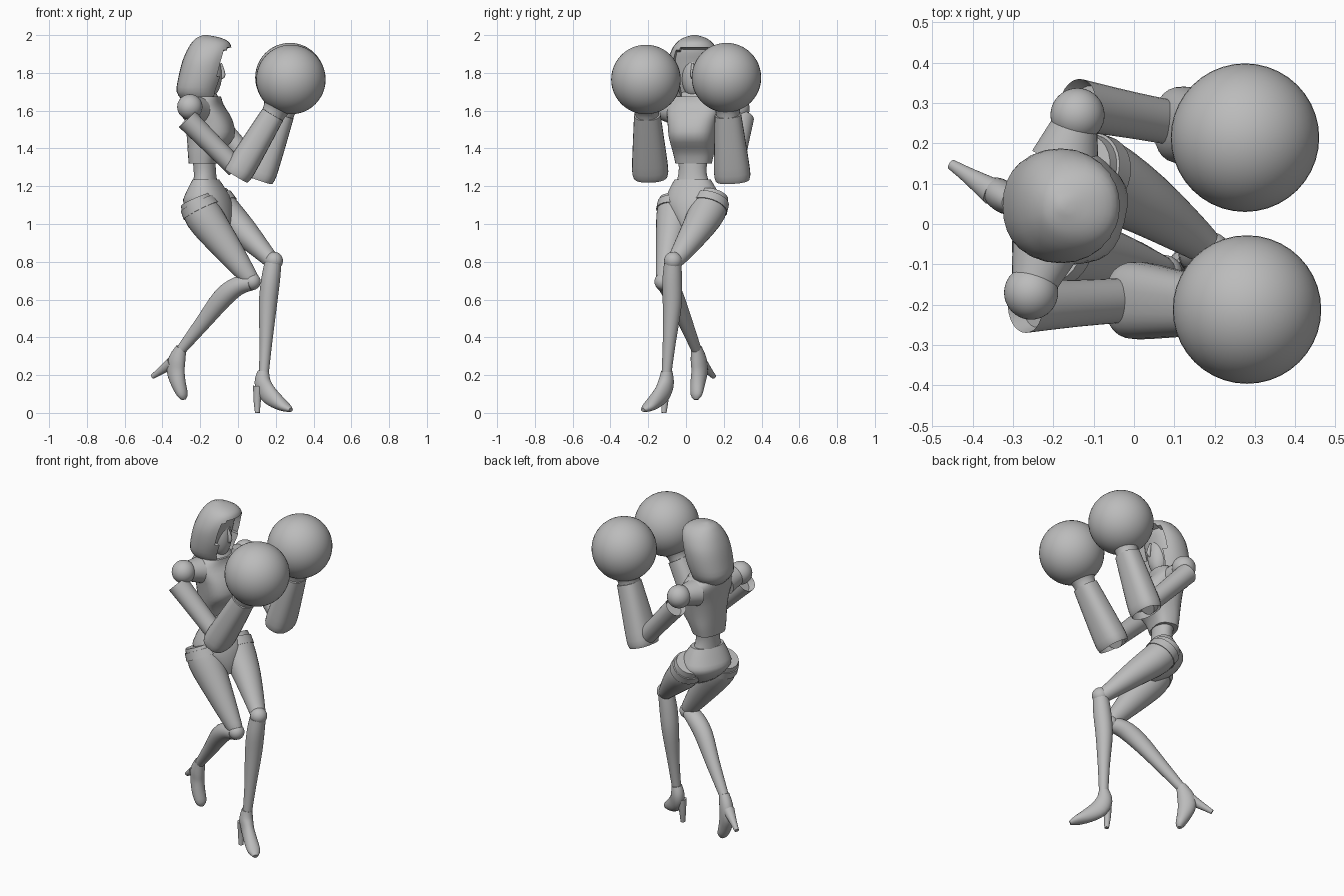
import bpy, bmesh, math
from mathutils import Vector

cube = bpy.data.objects.get("Cube")
if cube:
    bpy.data.objects.remove(cube, do_unlink=True)

grey = bpy.data.materials.new("plain_grey")
grey.use_nodes = True
grey.diffuse_color = (0.5, 0.5, 0.5, 1)
grey.node_tree.nodes["Principled BSDF"].inputs["Base Color"].default_value = (0.5, 0.5, 0.5, 1)
SEG = 28


def finish(name, bm, angle=40):
    bmesh.ops.recalc_face_normals(bm, faces=bm.faces)
    mesh = bpy.data.meshes.new(name)
    bm.to_mesh(mesh)
    bm.free()
    mesh.materials.append(grey)
    ob = bpy.data.objects.new(name, mesh)
    bpy.context.collection.objects.link(ob)
    bpy.context.view_layer.objects.active = ob
    ob.select_set(True)
    bpy.ops.object.shade_smooth_by_angle(angle=math.radians(angle))
    ob.select_set(False)
    return ob


def ball(name, at, size):
    bm = bmesh.new()
    bmesh.ops.create_uvsphere(bm, u_segments=40, v_segments=24, radius=1)
    for v in bm.verts:
        v.co = Vector([c * s for c, s in zip(v.co, size)]) + Vector(at)
    return finish(name, bm)


def spline(pts, steps):
    """Smooth the stations into a denser list."""
    out = []
    for i in range(len(pts) - 1):
        p0, p1, p2, p3 = pts[max(i - 1, 0)], pts[i], pts[i + 1], pts[min(i + 2, len(pts) - 1)]
        for s in range(steps):
            t = s / steps
            out.append([b + t / 2 * (c - a + t * (2 * a - 5 * b + 4 * c - d + t * (3 * (b - c) + d - a)))
                        for a, b, c, d in zip(p0, p1, p2, p3)])
    return out + [list(pts[-1])]


def loft(name, stations, side, flat=False, power=2, hollow="", steps=3, edit=None):
    """Stations are (x, y, z, half size along side, half size across)."""
    bm = bmesh.new()
    pts = spline(stations, steps)
    rings = []
    for i, (x, y, z, a, b) in enumerate(pts):
        tan = Vector(pts[min(i + 1, len(pts) - 1)][:3]) - Vector(pts[max(i - 1, 0)][:3])
        tan = Vector((0, 0, 1)) if flat else tan.normalized()
        u = Vector(side)
        u = (u - tan * u.dot(tan)).normalized()
        w = tan.cross(u)
        ring = []
        for k in range(SEG):
            c, s = math.cos(k * math.tau / SEG), math.sin(k * math.tau / SEG)
            c = math.copysign(abs(c) ** (2 / power), c)
            s = math.copysign(abs(s) ** (2 / power), s)
            ring.append(bm.verts.new(Vector((x, y, z)) + u * a * c + w * b * s))
        rings.append(ring)
    for r, q in zip(rings, rings[1:]):
        for k in range(SEG):
            j = (k + 1) % SEG
            bm.faces.new((r[k], r[j], q[j], q[k]))
    start, end = bm.faces.new(rings[0]), bm.faces.new(rings[-1])
    bmesh.ops.recalc_face_normals(bm, faces=bm.faces)
    for face, key in ((start, "s"), (end, "e")):
        if key in hollow:
            inward = face.normal * -0.04
            bmesh.ops.inset_region(bm, faces=[face], thickness=0.012)
            bmesh.ops.translate(bm, verts=face.verts, vec=inward)
    if edit:
        edit(bm)
    return finish(name, bm)


LEFT = (0.253, 0.967, 0)
HIP = (0.39, 0.92, 0)
Y = (0, 1, 0)

# Hood with a sunken face opening
def open_hood(bm):
    bm.normal_update()
    faces = [f for f in bm.faces if f.normal.x > 0.72 and f.calc_center_median().z < 1.93]
    bmesh.ops.inset_region(bm, faces=faces, thickness=0.012)
    verts = {v for f in faces for v in f.verts}
    bmesh.ops.translate(bm, verts=list(verts), vec=(-0.045, 0, 0))


hood = [(1.65, -.29, -.11, .09), (1.70, -.325, -.10, .125), (1.78, -.315, -.07, .14), (1.86, -.295, -.05, .14),
        (1.92, -.27, -.035, .122), (1.96, -.245, -.045, .095), (1.985, -.22, -.09, .06), (2.0, -.185, -.16, .012)]
loft("hood", [((b + f) / 2, .045, z, w, (f - b) / 2) for z, b, f, w in hood], Y, flat=True, power=2.2, edit=open_hood)
ball("face", (-.15, .04, 1.79), (.065, .065, .12))
loft("nose_ridge", [(-.095, .035, 1.85, .006, .01), (-.078, .035, 1.79, .012, .012), (-.09, .035, 1.77, .006, .006)], Y)
loft("neck", [(-.19, .05, 1.58, .055, .055), (-.185, .045, 1.72, .05, .05)], Y, flat=True)

# Torso
loft("chest", [(-.185, .04, 1.32, .095, .07), (-.175, .04, 1.38, .108, .085), (-.145, .035, 1.46, .122, .122),
               (-.155, .04, 1.55, .135, .12), (-.185, .05, 1.63, .15, .10), (-.19, .05, 1.675, .11, .095)],
     LEFT, flat=True, power=2.7)
loft("collar", [(-.19, .05, 1.665, .105, .09), (-.19, .05, 1.70, .075, .07)], LEFT, flat=True, hollow="e")
loft("waist", [(-.17, .035, 1.19, .10, .065), (-.175, .035, 1.27, .075, .058), (-.18, .037, 1.35, .08, .06)],
     LEFT, flat=True)
loft("pelvis", [(-.17, .035, 1.235, .10, .062), (-.165, .037, 1.17, .135, .10), (-.16, .042, 1.11, .15, .122),
                (-.13, .03, 1.04, .10, .10), (-.09, .01, .98, .04, .05)], HIP, flat=True, power=2.2)

# Shoulders, sleeves, forearm cuffs and ball gloves
arms = {
    "right": dict(shoulder=(-.255, -.17, 1.62), root=(-.22, -.06, 1.60), top=(-.27, -.205, 1.555),
                  elbow=(-.01, -.188, 1.255), wrist=(.185, -.205, 1.58), glove=(.28, -.212, 1.765)),
    "left": dict(shoulder=(-.14, .27, 1.61), root=(-.17, .16, 1.60), top=(-.14, .295, 1.56),
                 elbow=(.115, .247, 1.235), wrist=(.235, .222, 1.58), glove=(.275, .214, 1.775)),
}
for who, p in arms.items():
    v = {k: Vector(c) for k, c in p.items()}
    ball(who + "_shoulder", v["shoulder"], (.067,) * 3)
    loft(who + "_shoulder_yoke", [(*v["root"], .085, .075), (*v["shoulder"], .05, .05)], (1, 0, 0))
    near = v["elbow"] + Vector((0, 0, .04))
    mid = v["top"].lerp(near, .5)
    loft(who + "_upper_sleeve", [(*v["top"], .065, .06), (*mid, .058, .055), (*near, .055, .052)], Y, hollow="s")
    arm = v["wrist"] - v["elbow"]
    loft(who + "_forearm_cuff", [(*(v["elbow"] + arm * t), a, b) for t, a, b in
                                 ((0, .09, .07), (.12, .096, .078), (.55, .084, .072), (1, .07, .063))],
         Y, power=2.5, hollow="s")
    loft(who + "_glove_neck", [(*v["wrist"].lerp(v["glove"], t), r, r) for t, r in
                               ((-.1, .06), (.15, .068), (.4, .10))], Y)
    ball(who + "_ball_glove", v["glove"], (.184,) * 3)

# Legs: thigh, knee, shin
loft("right_thigh", [(-.225, -.05, 1.13, .09, .085), (-.18, -.06, 1.04, .097, .10), (-.07, -.085, .89, .075, .08),
                     (.05, -.115, .73, .045, .05), (.075, -.12, .70, .035, .04)], Y)
loft("left_thigh", [(-.13, .14, 1.15, .085, .08), (-.08, .115, 1.07, .098, .092), (.03, .05, .96, .08, .075),
                    (.15, -.035, .835, .052, .048), (.185, -.065, .80, .04, .042)], Y)
loft("right_thigh_band", [(-.215, -.052, 1.11, .098, .098), (-.195, -.057, 1.07, .102, .104)], Y)
loft("left_thigh_band", [(-.115, .133, 1.125, .098, .092), (-.09, .12, 1.085, .102, .096)], Y)
ball("right_knee", (.075, -.122, .695), (.045,) * 3)
ball("left_knee", (.19, -.068, .805), (.048,) * 3)
loft("right_shin", [(.07, -.125, .69, .042, .042), (.0, -.095, .672, .053, .05), (-.08, -.06, .61, .05, .054),
                    (-.18, -.005, .485, .038, .042), (-.30, .055, .335, .027, .027)], Y)
loft("left_shin", [(.185, -.07, .79, .046, .045), (.172, -.073, .70, .052, .05), (.158, -.073, .57, .05, .048),
                   (.148, -.088, .38, .035, .034), (.137, -.103, .21, .026, .026)], Y)

# High-heeled shoes
loft("left_shoe", [(.135, -.102, .22, .03, .03), (.13, -.105, .165, .038, .046), (.152, -.122, .11, .036, .052),
                   (.20, -.16, .065, .038, .042), (.25, -.20, .032, .036, .026), (.28, -.228, .016, .014, .011)],
     (.65, .76, 0))
loft("left_heel", [(.11, -.11, .14, .03, .03), (.102, -.112, .07, .02, .02), (.103, -.117, 0, .014, .013)], Y)
loft("right_shoe", [(-.30, .055, .345, .029, .029), (-.322, .066, .285, .038, .048), (-.33, .072, .225, .038, .052),
                    (-.315, .062, .155, .038, .040), (-.293, .055, .095, .032, .026), (-.287, .055, .07, .012, .01)],
     (.6, .8, 0))
loft("right_heel", [(-.35, .08, .265, .034, .032), (-.41, .12, .222, .02, .02), (-.452, .147, .192, .013, .013)], Y)
